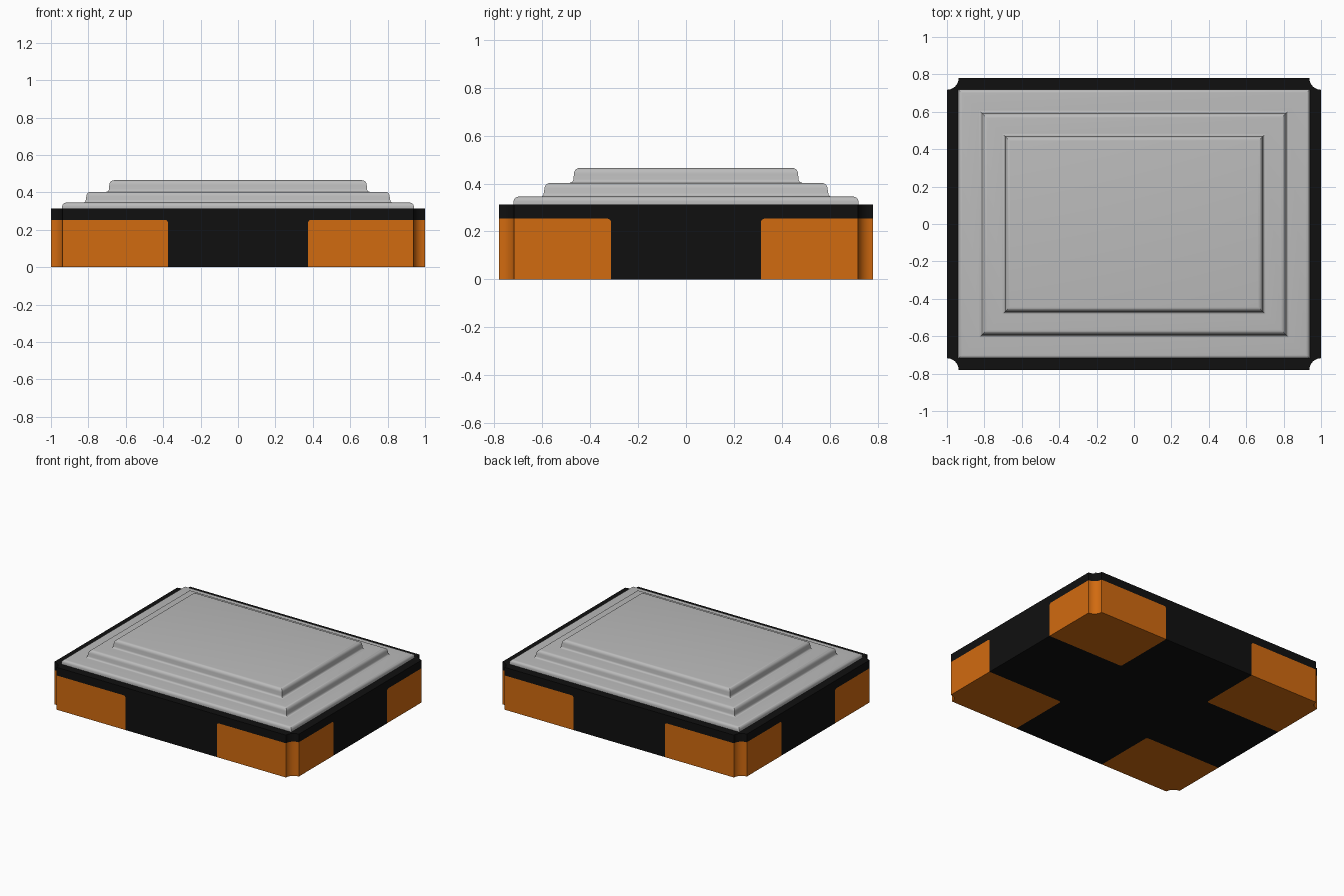
import bpy, bmesh, math
from mathutils import Vector

old = bpy.data.objects.get("Cube")
if old:
    bpy.data.objects.remove(old, do_unlink=True)


def material(name, rgb):
    m = bpy.data.materials.new(name)
    m.use_nodes = True
    m.diffuse_color = (*rgb, 1)
    m.node_tree.nodes["Principled BSDF"].inputs["Base Color"].default_value = (*rgb, 1)
    return m


black = material("black ceramic", (0.005, 0.005, 0.005))
copper = material("copper orange", (0.64, 0.145, 0.005))
grey = material("metal grey", (0.50, 0.50, 0.50))


def finish(name, bm, mats):
    bmesh.ops.recalc_face_normals(bm, faces=bm.faces[:])
    me = bpy.data.meshes.new(name)
    bm.to_mesh(me)
    bm.free()
    for m in mats:
        me.materials.append(m)
    ob = bpy.data.objects.new(name, me)
    bpy.context.collection.objects.link(ob)
    bpy.ops.object.select_all(action='DESELECT')
    ob.select_set(True)
    bpy.context.view_layer.objects.active = ob
    bpy.ops.object.shade_smooth_by_angle(angle=math.radians(30))
    return ob


def arc(cx, cy, r, start, end, n):
    return [(cx + r * math.cos(math.radians(start + (end - start) * i / n)),
             cy + r * math.sin(math.radians(start + (end - start) * i / n)))
            for i in range(n + 1)]


# Ceramic body: rectangle with a quarter-round notch in every corner
HX, HY, TOP, NOTCH = 1.0, 0.78, 0.313, 0.0625
outline = []
for sx, sy, start in ((1, 1, 270), (-1, 1, 360), (-1, -1, 90), (1, -1, 180)):
    outline += arc(sx * HX, sy * HY, NOTCH, start, start - 90, 8)

bm = bmesh.new()
base = bm.faces.new([bm.verts.new((x, y, 0)) for x, y in outline])
side = bmesh.ops.extrude_face_region(bm, geom=[base], use_keep_orig=True)
bmesh.ops.translate(bm, vec=(0, 0, TOP),
                    verts=[v for v in side["geom"] if isinstance(v, bmesh.types.BMVert)])
bmesh.ops.recalc_face_normals(bm, faces=bm.faces[:])

# Cut the borders of the four corner contact pads into the surface
PX, PY, PZ, PR = 0.375, 0.313, 0.253, 0.016


def cut(faces, co, no):
    geom = set(faces)
    for f in faces:
        geom.update(f.edges, f.verts)
    bmesh.ops.bisect_plane(bm, geom=list(geom), dist=1e-6, plane_co=co, plane_no=no)


for co, no in (((PX, 0, 0), (1, 0, 0)), ((-PX, 0, 0), (1, 0, 0)),
               ((0, PY, 0), (0, 1, 0)), ((0, -PY, 0), (0, 1, 0)),
               ((0, 0, PZ), (0, 0, 1))):
    cut(bm.faces[:], co, no)


def in_pad(f, sx, sy):
    c = f.calc_center_median()
    return c.x * sx > PX and c.y * sy > PY and c.z < PZ


# Round the inner corner of every flat pad face, then colour the pads
for sx in (1, -1):
    for sy in (1, -1):
        sign = Vector((sx, sy, -1))
        centre = Vector((sx * (PX + PR), sy * (PY + PR), PZ - PR))
        for axis in range(3):
            a, b = [i for i in range(3) if i != axis]
            for deg in (22.5, 45, 67.5):
                n = Vector((0, 0, 0))
                n[a] = sign[a] * math.cos(math.radians(deg))
                n[b] = sign[b] * math.sin(math.radians(deg))
                flat = [f for f in bm.faces
                        if in_pad(f, sx, sy) and abs(f.normal[axis]) > 0.999]
                cut(flat, centre - n * PR, n)
        for f in bm.faces:
            if in_pad(f, sx, sy):
                d = f.calc_center_median() - centre
                axis = max(range(3), key=lambda i: abs(f.normal[i]))
                a, b = [i for i in range(3) if i != axis]
                u, v = d[a] * sign[a], d[b] * sign[b]
                clipped = (abs(f.normal[axis]) > 0.999 and u < 0 and v < 0
                           and max(u * math.cos(math.radians(t)) + v * math.sin(math.radians(t))
                                   for t in (22.5, 45, 67.5)) < 0
                           and math.hypot(u, v) > PR)
                f.material_index = 0 if clipped else 1
finish("ceramic_body", bm, [black, copper])

# Metal lid: stepped profile (half width in x, height) swept round a rectangle
profile = [(0.94, TOP - 0.003)]
profile += arc(0.92, 0.325, 0.02, 0, 90, 5)
profile += arc(0.829, 0.360, 0.015, 270, 180, 4)
profile += arc(0.786, 0.378, 0.025, 0, 90, 5)
profile += arc(0.705, 0.418, 0.015, 270, 180, 4)
profile += arc(0.663, 0.440, 0.025, 0, 90, 5)

bm = bmesh.new()
rings = []
for hx, z in profile:
    hy = hx - 0.22
    rings.append([bm.verts.new((sx * hx, sy * hy, z))
                  for sx, sy in ((1, 1), (-1, 1), (-1, -1), (1, -1))])
for low, high in zip(rings, rings[1:]):
    for i in range(4):
        j = (i + 1) % 4
        bm.faces.new((low[i], low[j], high[j], high[i]))
bm.faces.new(rings[0])
bm.faces.new(rings[-1])
finish("stepped_lid", bm, [grey])
